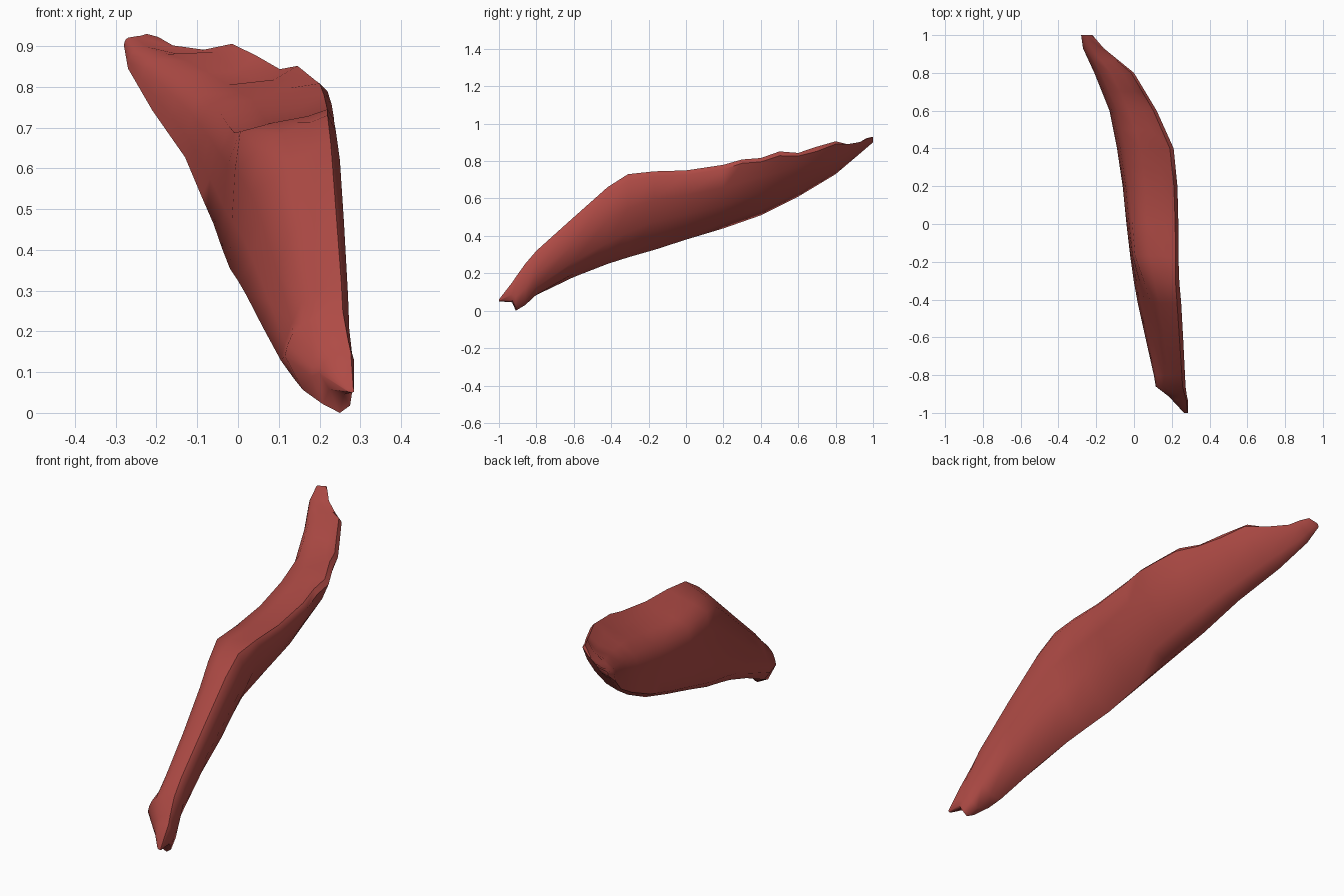
import bpy
import bmesh
import math
import random

random.seed(4)
old = bpy.data.objects.get("Cube")
if old:
    bpy.data.objects.remove(old, do_unlink=True)

# Muscle red
red = bpy.data.materials.new("muscle red")
red.use_nodes = True
colour = (0.43, 0.07, 0.06, 1)
red.diffuse_color = colour
red.node_tree.nodes["Principled BSDF"].inputs["Base Color"].default_value = colour

# Cross-sections in unit boxes, starting at the lower left and running clockwise
BACK = [(0, .07), (.02, .28), (.06, .5), (.16, .68), (.42, .78), (.72, .86),
        (.93, 1), (1, .92), (.88, .64), (.68, .36), (.38, .1), (.1, 0)]
MID = [(0, .07), (.02, .35), (.05, .65), (.1, .87), (.4, .92), (.75, .96),
       (.94, 1), (1, .94), (.89, .64), (.7, .36), (.4, .1), (.1, 0)]
FRONT = [(0, .1), (.08, .3), (.18, .52), (.32, .78), (.5, .89), (.72, .96),
         (.9, 1), (1, .9), (.97, .55), (.82, .26), (.5, .06), (.16, 0)]
TIP = [(0, .5), (.04, .62), (.12, .75), (.28, .86), (.5, .94), (.7, .98),
       (.9, 1), (1, .8), (1, .4), (.95, .1), (.7, 0), (.28, .12)]
SHAPES = [BACK, MID, FRONT, TIP]

# Along the length: y, x range, z range, blend position in SHAPES
STATIONS = [
    (1, -.28, -.22, .9, .93, 0),
    (.93, -.27, -.16, .84, .915, 0),
    (.8, -.21, 0, .73, .9, 0),
    (.6, -.13, .12, .61, .86, 0),
    (.4, -.09, .21, .51, .83, .2),
    (.2, -.06, .23, .44, .78, .5),
    (0, -.04, .235, .38, .75, .8),
    (-.17, -.02, .235, .325, .745, 1),
    (-.31, 0, .24, .285, .73, 1.6),
    (-.42, .02, .25, .25, .66, 1.9),
    (-.6, .06, .26, .18, .5, 2),
    (-.8, .105, .27, .075, .32, 2.3),
    (-.86, .115, .273, .03, .25, 3),
    (-.91, .18, .28, 0, .18, 3),
    (-.93, .2, .285, .045, .15, 3),
    (-1, .265, .285, .05, .06, 3),
]


def section(k):
    """Blend the two neighbouring cross-sections."""
    i = min(int(k), len(SHAPES) - 2)
    t = k - i
    return [(a[0] + (b[0] - a[0]) * t, a[1] + (b[1] - a[1]) * t)
            for a, b in zip(SHAPES[i], SHAPES[i + 1])]


def between(p, q, t):
    return tuple(a + (b - a) * t for a, b in zip(p, q))


# Extra stations give the torn upper rim its uneven edge
rows = []
for p, q in zip(STATIONS, STATIONS[1:]):
    rows.append(p)
    if p[0] > .2:
        rows.append(between(p, q, .5))
rows.append(STATIONS[-1])

# Loft the muscle body
bm = bmesh.new()
rings = []
for y, x0, x1, z0, z1, k in rows:
    ring = []
    for i, (u, v) in enumerate(section(k)):
        x, z = x0 + u * (x1 - x0), z0 + v * (z1 - z0)
        if i in (5, 6, 7) and .3 < y < .95:
            z += random.uniform(-.02, .012)
        ring.append(bm.verts.new((x, y, z)))
    rings.append(ring)

for a, b in zip(rings, rings[1:]):
    for i in range(len(a)):
        j = (i + 1) % len(a)
        bm.faces.new((a[i], a[j], b[j], b[i]))
bm.faces.new(rings[0])
bm.faces.new(rings[-1])
bmesh.ops.recalc_face_normals(bm, faces=bm.faces)

mesh = bpy.data.meshes.new("muscle_body")
bm.to_mesh(mesh)
bm.free()
mesh.materials.append(red)
body = bpy.data.objects.new("muscle_body", mesh)
bpy.context.collection.objects.link(body)

# Smooth flesh with sharp creases kept
bpy.context.view_layer.objects.active = body
body.select_set(True)
bpy.ops.object.shade_smooth_by_angle(angle=math.radians(60))
